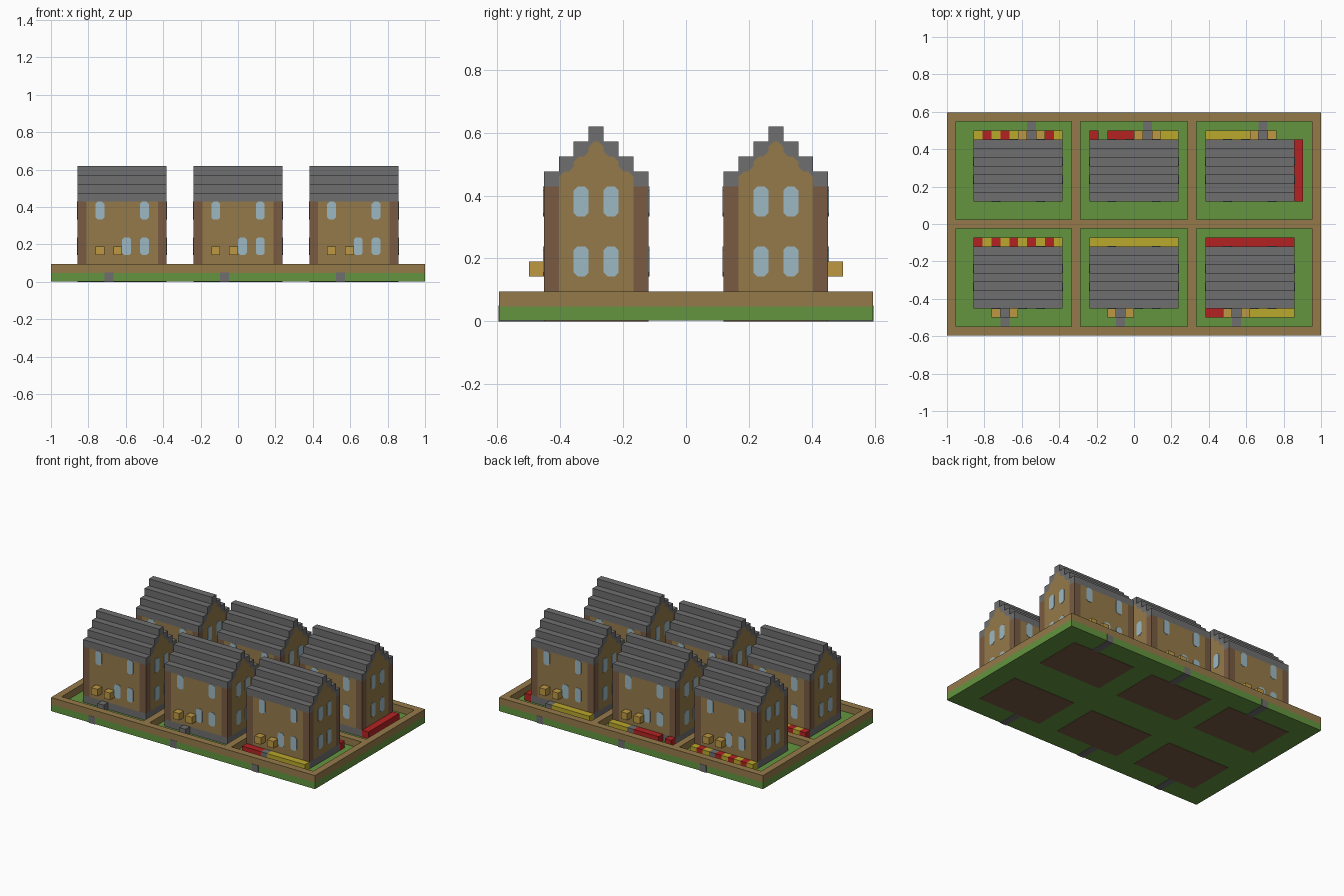
import bpy, bmesh

if "Cube" in bpy.data.objects:
    bpy.data.objects.remove(bpy.data.objects["Cube"])

U = 2 / 42          # one block
LONG, DEEP = 42, 25  # base size in blocks


def material(name, hexcode):
    def linear(c):
        return c / 12.92 if c <= 0.04045 else ((c + 0.055) / 1.055) ** 2.4
    col = [linear(int(hexcode[i:i + 2], 16) / 255) for i in (0, 2, 4)] + [1]
    m = bpy.data.materials.new(name)
    m.use_nodes = True
    m.diffuse_color = col
    m.node_tree.nodes["Principled BSDF"].inputs["Base Color"].default_value = col
    return m


GRASS = material("grass_green", "63953F")
TAN = material("wall_tan", "957A4A")
BROWN = material("corner_brown", "795B42")
GREY = material("slate_grey", "6E6E6E")
GLASS = material("window_blue", "9DB9C4")
RED = material("flower_red", "B42222")
YELLOW = material("flower_yellow", "BAA82C")
GOLD = material("lamp_gold", "BD9843")


def prism(pts, axis, a, b):
    """Polygon swept from a to b along the x or y axis."""
    def place(p, s):
        return (s, p[0], p[1]) if axis == "x" else (p[0], s, p[1])
    return [place(p, a) for p in pts], [place(p, b) for p in pts]


def box(x0, x1, y0, y1, z0, z1):
    return prism([(x0, z0), (x1, z0), (x1, z1), (x0, z1)], "y", y0, y1)


def part(name, mat, prisms, move=lambda x, y: (x, y)):
    """One object made of several prisms, given in block units."""
    bm = bmesh.new()
    for rings in prisms:
        loops = []
        for ring in rings:
            loop = []
            for x, y, z in ring:
                x, y = move(x, y)
                loop.append(bm.verts.new(((x - LONG / 2) * U, (y - DEEP / 2) * U, z * U)))
            loops.append(loop)
        lo, hi = loops
        n = len(lo)
        bm.faces.new(lo)
        bm.faces.new(hi[::-1])
        for i in range(n):
            j = (i + 1) % n
            bm.faces.new((lo[i], hi[i], hi[j], lo[j]))
    bmesh.ops.recalc_face_normals(bm, faces=bm.faces)
    me = bpy.data.meshes.new(name)
    bm.to_mesh(me)
    bm.free()
    me.materials.append(mat)
    ob = bpy.data.objects.new(name, me)
    bpy.context.collection.objects.link(ob)
    return ob


def window(u, z, axis, s, out):
    """Thin pane with clipped corners on the wall at s."""
    c = 0.25
    pts = [(u + c, z), (u + 1 - c, z), (u + 1, z + c), (u + 1, z + 2 - c),
           (u + 1 - c, z + 2), (u + c, z + 2), (u, z + 2 - c), (u, z + c)]
    return prism(pts, axis, s - 0.05 * out, s + 0.05 * out)


# Stepped gable line shared by wall and roof, left half then mirrored
def mirrored(half):
    return half + [(7 - y, z) for y, z in reversed(half)]


c = 0.35
under = [(1, 9), (1, 10 - c), (1 + c, 10), (2 - c, 10), (2, 10 + c), (2, 11 - c),
         (2 + c, 11), (3 - c, 11), (3, 11 + c), (3, 12 - c), (3 + c, 12)]
stairs = [(0, 9), (0, 10), (1, 10), (1, 11), (2, 11), (2, 12), (3, 12), (3, 13)]
gable = mirrored([(1, 2)] + under)
roof = mirrored(stairs) + mirrored(under)[::-1]


def house(tag, x0, y0, turned):
    def move(x, y):
        if turned:
            x, y = 10 - x, 7 - y
        return x + x0, y + y0

    part(tag + "_foundation", GREY, [box(0, 10, 0, 7, 1, 2)], move)
    part(tag + "_walls", TAN, [prism(gable, "x", 0, 10), box(1, 9, 0, 7, 2, 9)], move)
    part(tag + "_corner_posts", BROWN,
         [box(x, x + 1, y, y + 1, 2, 9) for x in (0, 9) for y in (0, 6)], move)
    part(tag + "_stepped_roof", GREY, [prism(roof, "x", 0, 10)], move)

    panes = [window(x, z, "y", 0, -1) for x, z in ((2, 7), (7, 7), (5, 3), (7, 3))]
    panes += [window(x, z, "y", 7, 1) for x in (2, 7) for z in (3, 7)]
    panes += [window(y, z, "x", s, o) for s, o in ((0, -1), (10, 1))
              for y in (2, 4) for z in (3, 7)]
    part(tag + "_windows", GLASS, panes, move)

    part(tag + "_door_lamps", GOLD, [box(x, x + 1, -1, 0, 3, 4) for x in (2, 4)], move)
    part(tag + "_doorstep", GREY, [box(3, 4, -1, 0, 1, 2)], move)
    part(tag + "_path", GREY, [box(3, 4, -3.04, 0, 0, 1.04)], move)
    part(tag + "_floor", BROWN, [box(0, 10, 0, 7, 0, 0.15)], move)


# Ground slab and the low walls around the plots
part("ground", GRASS, [box(0, LONG, 0, DEEP, 0.05, 1)])
part("plot_walls", TAN,
     [box(x, x + 1, 0, DEEP, 1, 2) for x in (0, 14, 27, 41)] +
     [box(a, b, y, y + 1, 1, 2) for y in (0, 12, 24)
      for a, b in ((1, 14), (15, 27), (28, 41))])

# Two rows of houses with doors facing outward
COLUMNS = {"left": 3, "middle": 16, "right": 29}
for side, x in COLUMNS.items():
    house("front_" + side + "_house", x, 3, False)
    house("back_" + side + "_house", x, 15, True)


# Flower beds
def bed(name, mat, y, spans):
    part(name, mat, [box(a, b, y, y + 1, 1, 2) for a, b in spans])


bed("front_red_flowers", RED, 2, [(29, 32)])
bed("front_yellow_flowers", YELLOW, 2, [(33, 39)])
bed("inner_red_flowers", RED, 10, [(x, x + 1) for x in range(3, 13, 2)] + [(29, 39)])
bed("inner_yellow_flowers", YELLOW, 10, [(x, x + 1) for x in range(4, 13, 2)] + [(16, 26)])
bed("back_red_flowers", RED, 22, [(x, x + 1) for x in (4, 6, 8, 11, 16)] + [(18, 22)])
bed("back_yellow_flowers", YELLOW, 22,
    [(x, x + 1) for x in (3, 5, 7, 10, 12)] + [(23, 26), (29, 35)])
part("side_red_flowers", RED, [box(39, 40, 15, 22, 1, 2)])
